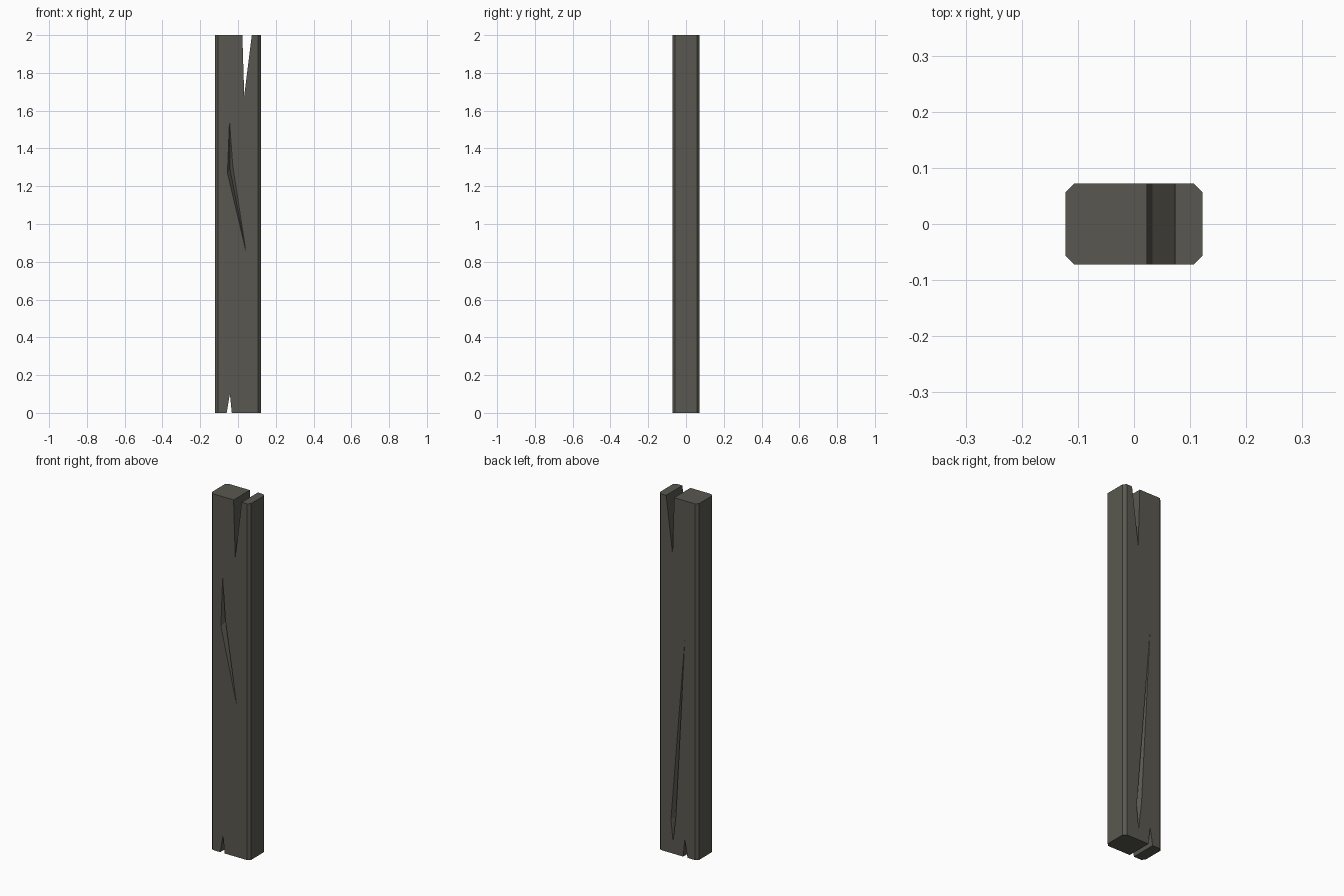
import bpy, bmesh

if "Cube" in bpy.data.objects:
    bpy.data.objects.remove(bpy.data.objects["Cube"])

W, D, H, C = 0.122, 0.072, 2.0, 0.015  # half width, half depth, height, chamfer


def make_object(name, verts, faces):
    mesh = bpy.data.meshes.new(name)
    bm = bmesh.new()
    vs = [bm.verts.new(v) for v in verts]
    for f in faces:
        bm.faces.new([vs[i] for i in f])
    bmesh.ops.recalc_face_normals(bm, faces=bm.faces)
    bm.to_mesh(mesh)
    bm.free()
    ob = bpy.data.objects.new(name, mesh)
    bpy.context.collection.objects.link(ob)
    return ob


def ring(a, b, n):
    return [(a + i, a + (i + 1) % n, b + (i + 1) % n, b + i) for i in range(n)]


def prism(name, lower, upper):
    n = len(lower)
    return make_object(name, lower + upper,
                       ring(0, n, n) + [tuple(range(n)), tuple(range(n, 2 * n))])


def notch(name, pts):
    # Wedge running right through the depth
    return prism(name, [(x, -0.2, z) for x, z in pts], [(x, 0.2, z) for x, z in pts])


def crack(name, side, outline, valley, depth):
    # Shallow split: outline on the face, sinking to one valley point
    n = len(outline)
    verts = [(x, side * (D + 0.03), z) for x, z in outline]
    verts += [(x, side * D, z) for x, z in outline]
    verts.append((valley[0], side * (D - depth), valley[1]))
    faces = ring(0, n, n) + [tuple(range(n))]
    faces += [(n + i, n + (i + 1) % n, 2 * n) for i in range(n)]
    return make_object(name, verts, faces)


# Plank with chamfered long edges
section = [(W, D - C), (W - C, D), (C - W, D), (-W, D - C),
           (-W, C - D), (C - W, -D), (W - C, -D), (W, C - D)]
plank = prism("wooden_plank", [(x, y, 0) for x, y in section],
              [(x, y, H) for x, y in section])

# End splits and surface cracks
cutters = [
    notch("top_split", [(0.033, 1.68), (0.0751, 2.016), (0.0225, 2.016)]),
    notch("bottom_split", [(-0.043, 0.10), (-0.0626, -0.016), (-0.0314, -0.016)]),
    crack("front_crack", -1, [(-0.045, 1.55), (-0.056, 1.27), (0.042, 0.855), (-0.028, 1.31)],
          (-0.042, 1.29), 0.025),
    crack("back_crack", 1, [(-0.043, 1.22), (0.043, 0.19), (0.030, 0.065), (0.012, 0.22)],
          (0.028, 0.20), 0.025),
]
for cutter in cutters:
    mod = plank.modifiers.new(cutter.name, 'BOOLEAN')
    mod.operation = 'DIFFERENCE'
    mod.solver = 'EXACT'
    mod.object = cutter

# Bake the cuts and drop the cutters
bpy.context.view_layer.update()
baked = bpy.data.meshes.new_from_object(
    plank.evaluated_get(bpy.context.evaluated_depsgraph_get()))
plank.modifiers.clear()
plank.data = baked
for cutter in cutters:
    bpy.data.objects.remove(cutter)

# Dark weathered wood
wood = bpy.data.materials.new("dark_wood")
wood.diffuse_color = (0.10, 0.097, 0.08, 1)
wood.use_nodes = True
wood.node_tree.nodes["Principled BSDF"].inputs["Base Color"].default_value = wood.diffuse_color
plank.data.materials.clear()
plank.data.materials.append(wood)
